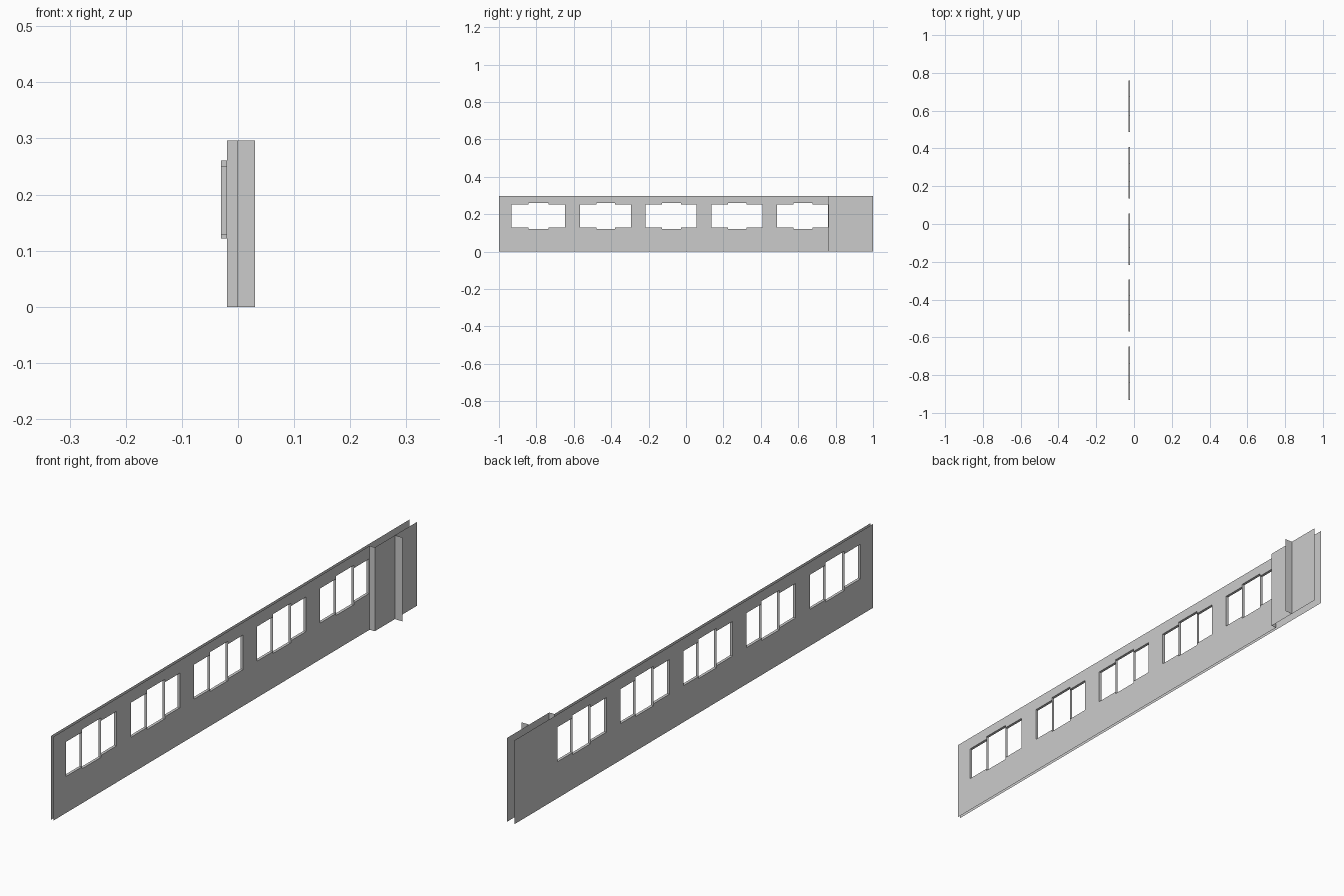
import bpy, bmesh

if "Cube" in bpy.data.objects:
    bpy.data.objects.remove(bpy.data.objects["Cube"])

H = 0.296                                        # wall height
X_OUT, X_IN, X_STEP, X_FIN = -0.03, -0.02, 0.0, 0.03
Y_STEP, Y_FIN = 0.763, 0.875

# Window groups: each has a taller middle pane between two side panes
SIDE_Z, MID_Z = (0.129, 0.251), (0.122, 0.261)
groups = [(-0.932, -0.842, -0.736, -0.648)]
for i in range(4):
    s = -0.568 + i * 0.3515
    groups.append((s, s + 0.089, s + 0.189, s + 0.273))
panes = []
for g in groups:
    for k, z in enumerate((SIDE_Z, MID_Z, SIDE_Z)):
        panes.append((g[k], g[k + 1], *z))


def make(name, quads):
    """Object made from flat four-cornered sheets."""
    bm = bmesh.new()
    for q in quads:
        bm.faces.new([bm.verts.new(p) for p in q])
    bmesh.ops.remove_doubles(bm, verts=bm.verts, dist=1e-5)
    mesh = bpy.data.meshes.new(name)
    bm.to_mesh(mesh)
    bm.free()
    ob = bpy.data.objects.new(name, mesh)
    bpy.context.collection.objects.link(ob)
    return ob


def upright(a, b, z0=0.0, z1=H):
    """Vertical sheet standing on the plan line a-b."""
    return [(*a, z0), (*b, z0), (*b, z1), (*a, z1)]


def pierced(x, y0, y1, flip=False):
    """Wall sheet at x, split into columns around the panes."""
    quads, y = [], y0
    for a, b, z0, z1 in panes:
        if a > y + 1e-6:
            quads.append(upright((x, y), (x, a)))
        quads.append(upright((x, a), (x, b), 0, z0))
        quads.append(upright((x, a), (x, b), z1, H))
        y = b
    quads.append(upright((x, y), (x, y1)))
    return [q[::-1] for q in quads] if flip else quads


# Outer skin over the full length
make("outer_wall", pierced(X_OUT, -1, 1, flip=True))

# Inner skin, stepping out near the back end
make("inner_wall", pierced(X_IN, -1, Y_STEP) + [
    upright((X_IN, Y_STEP), (X_STEP, Y_STEP)),
    upright((X_STEP, Y_STEP), (X_STEP, Y_FIN)),
    upright((X_STEP, Y_FIN), (X_STEP, 1))])

# Partition fin standing out from the stepped wall
make("partition_fin", [upright((X_STEP, Y_FIN), (X_FIN, Y_FIN))])

# Sills, heads, jambs and thin mullions joining the two skins
reveals = []
for a, b, z0, z1 in panes:
    reveals.append([(X_OUT, a, z0), (X_IN, a, z0), (X_IN, b, z0), (X_OUT, b, z0)])
    reveals.append([(X_OUT, b, z1), (X_IN, b, z1), (X_IN, a, z1), (X_OUT, a, z1)])
for g in groups:
    for k, y in enumerate(g):
        z0, z1 = MID_Z if k in (1, 2) else SIDE_Z
        q = upright((X_OUT, y), (X_IN, y), z0, z1)
        reveals.append(q[::-1] if k < 2 else q)
make("window_reveals", reveals)
